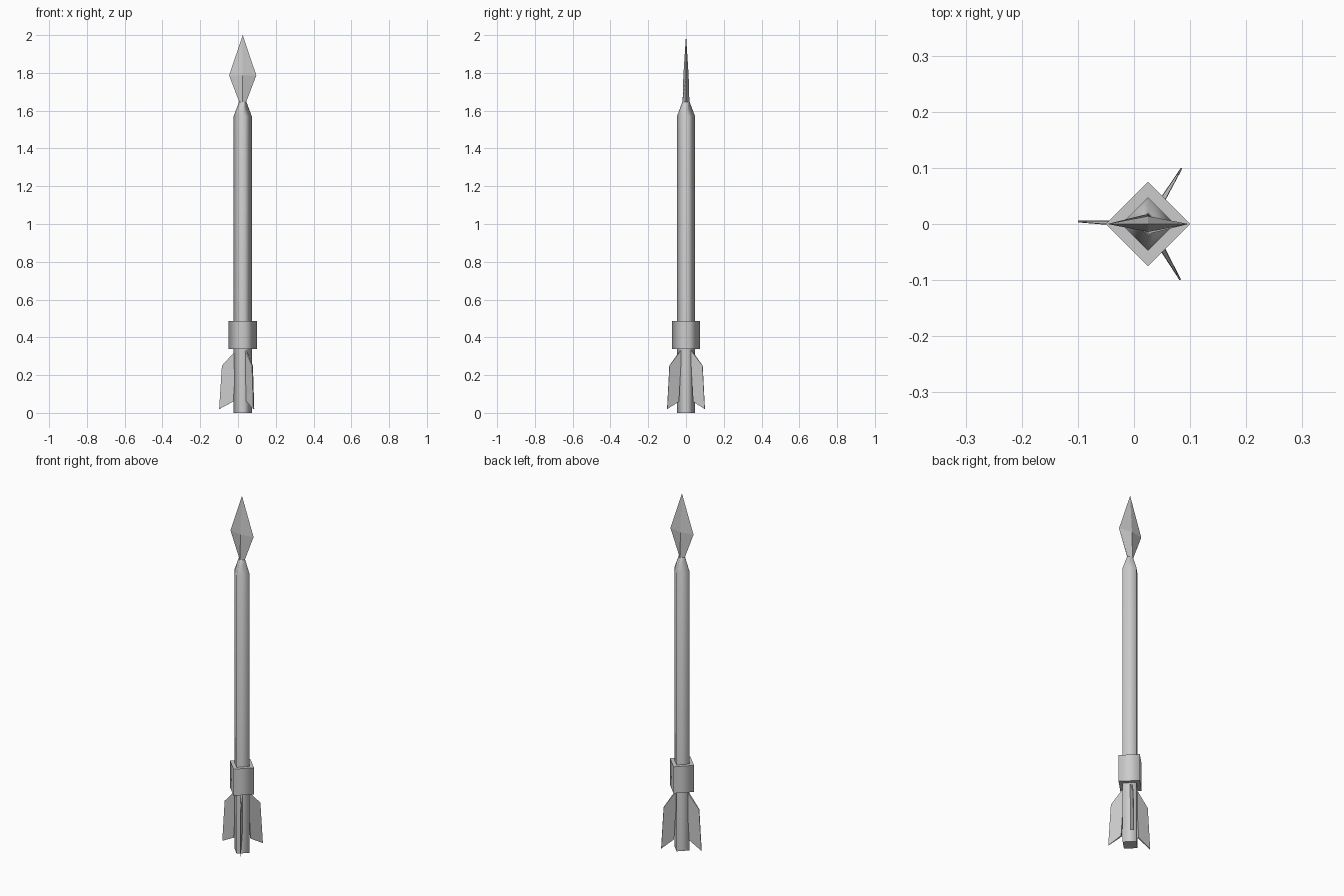
import bpy, bmesh, math

if "Cube" in bpy.data.objects:
    bpy.data.objects.remove(bpy.data.objects["Cube"])

AXIS_X = 0.025  # the shaft sits slightly off the origin; one fin reaches left


def loft(name, rings, smooth):
    """Four-sided body from (z, half width, half depth) rings; zero width makes a tip."""
    bm = bmesh.new()
    loops = []
    for z, rx, ry in rings:
        if rx == 0:
            loops.append([bm.verts.new((AXIS_X, 0, z))] * 4)
        else:
            loops.append([bm.verts.new((AXIS_X + sx * rx, sy * ry, z))
                          for sx, sy in ((1, 0), (0, 1), (-1, 0), (0, -1))])
    for a, b in zip(loops, loops[1:]):
        for i in range(4):
            j = (i + 1) % 4
            quad = list(dict.fromkeys([a[i], a[j], b[j], b[i]]))
            bm.faces.new(quad).smooth = smooth
    # flat end caps
    for ring in (loops[0][::-1], loops[-1]):
        if len(set(ring)) == 4:
            bm.faces.new(ring)
    return finish(name, bm)


def finish(name, bm):
    bmesh.ops.recalc_face_normals(bm, faces=bm.faces)
    mesh = bpy.data.meshes.new(name)
    bm.to_mesh(mesh)
    bm.free()
    ob = bpy.data.objects.new(name, mesh)
    bpy.context.collection.objects.link(ob)
    return ob


def fin(name, angle, reach):
    """Thin swept blade, thicker at the root than at the outer edge."""
    profile = [(0.032, 0.335, 0.005), (0.11, 0.25, 0.0015),
               (0.125, 0.02, 0.0015), (0.05, 0.06, 0.005)]
    bm = bmesh.new()
    sides = [[bm.verts.new((r * reach, s * t, z)) for r, z, t in profile]
             for s in (-1, 1)]
    bm.faces.new(sides[0])
    bm.faces.new(sides[1][::-1])
    for i in range(4):
        j = (i + 1) % 4
        bm.faces.new((sides[0][i], sides[0][j], sides[1][j], sides[1][i]))
    ob = finish(name, bm)
    ob.location.x = AXIS_X
    ob.rotation_euler.z = math.radians(angle)


# shaft with tapered shoulder
loft("shaft", [(0, 0.048, 0.048), (1.57, 0.048, 0.048), (1.645, 0.02, 0.02)], True)
# collar above the fins
loft("collar", [(0.337, 0.075, 0.075), (0.487, 0.075, 0.075)], True)
# flat leaf-shaped point
loft("spear_head", [(1.645, 0.018, 0.018), (1.787, 0.072, 0.014), (2.0, 0, 0)], False)
# three tail fins
for n, (angle, reach) in enumerate(((178, 1.0), (59, 0.93), (-60, 0.92))):
    fin(f"tail_fin_{n + 1}", angle, reach)
